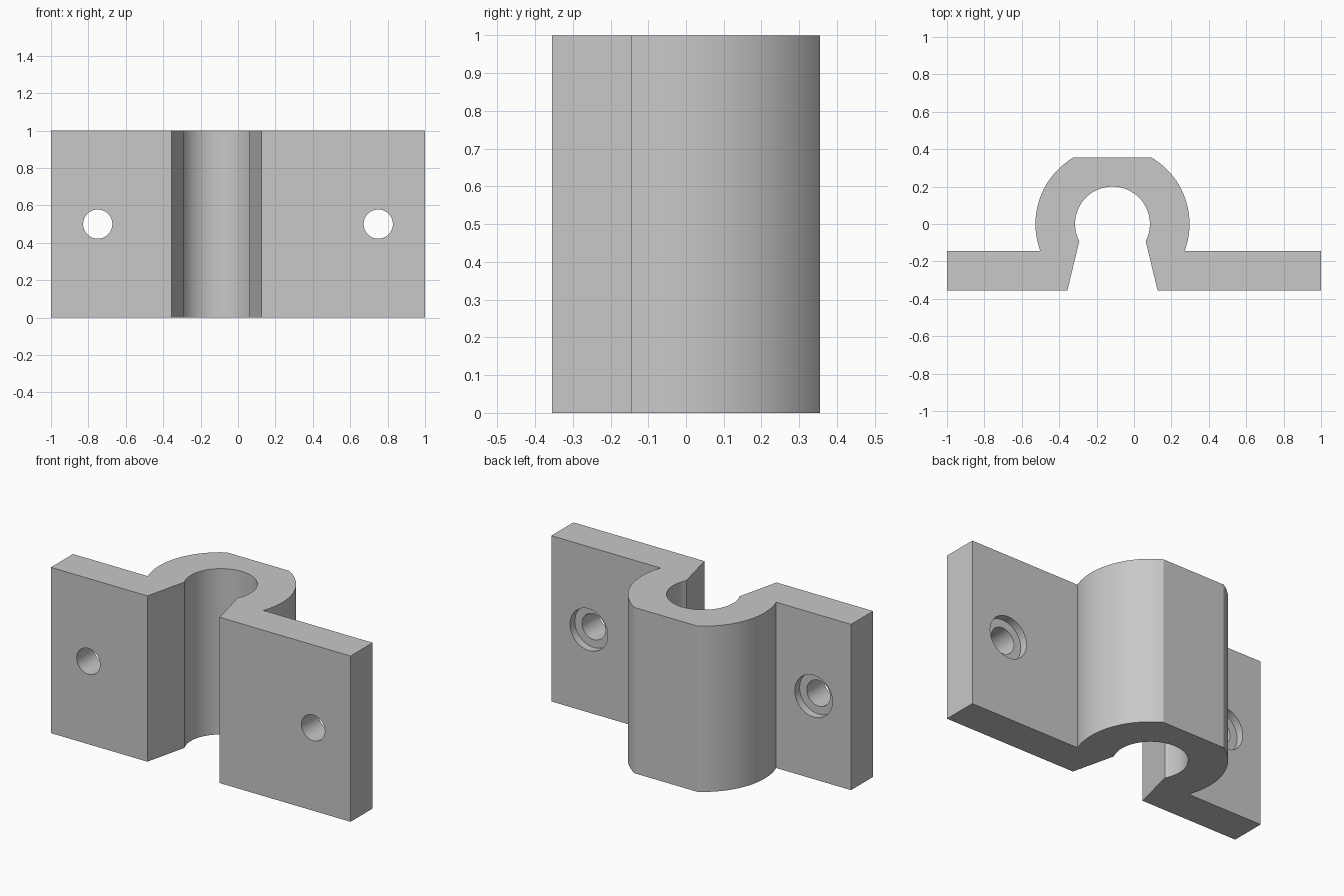
import bpy, bmesh
from math import asin, cos, sin, pi, radians

cube = bpy.data.objects.get("Cube")
if cube:
    bpy.data.objects.remove(cube, do_unlink=True)

# Main dimensions
CX = -0.115                  # centre of the round channel
R_OUT, R_IN = 0.412, 0.2
FRONT, STEP, BACK = -0.355, -0.145, 0.355
HEIGHT = 1.0

grey = bpy.data.materials.new("light grey")
grey.use_nodes = True
colour = (0.58, 0.58, 0.58, 1)
grey.diffuse_color = colour
grey.node_tree.nodes["Principled BSDF"].inputs["Base Color"].default_value = colour


def arc(r, a0, a1, n):
    return [(r * cos(a0 + (a1 - a0) * i / n), r * sin(a0 + (a1 - a0) * i / n))
            for i in range(n + 1)]


def half(side):
    """One side of the clamp outline, from channel top to the flat back."""
    end = 1 - side * CX      # tab length measured from the channel centre
    pts = arc(R_IN, pi / 2, asin(-0.092 / R_IN), 32)
    pts += [(0.241, FRONT), (end, FRONT), (end, STEP)]
    pts += arc(R_OUT, asin(STEP / R_OUT), asin(BACK / R_OUT), 32)
    return [(CX + side * x, y) for x, y in pts]


# Clamp body: outline extruded upwards
outline = half(1) + half(-1)[:0:-1]
bm = bmesh.new()
base = bm.faces.new([bm.verts.new((x, y, 0)) for x, y in outline])
top = bmesh.ops.extrude_face_region(bm, geom=[base])["geom"]
bmesh.ops.translate(bm, vec=(0, 0, HEIGHT),
                    verts=[v for v in top if isinstance(v, bmesh.types.BMVert)])
bmesh.ops.recalc_face_normals(bm, faces=bm.faces)
mesh = bpy.data.meshes.new("clamp_bracket")
bm.to_mesh(mesh)
bm.free()
mesh.materials.append(grey)
bracket = bpy.data.objects.new("clamp_bracket", mesh)
bpy.context.collection.objects.link(bracket)


def drill(name, x, radius, y0, y1):
    """Cut a round hole along y."""
    bpy.ops.mesh.primitive_cylinder_add(
        vertices=48, radius=radius, depth=y1 - y0,
        location=(x, (y0 + y1) / 2, HEIGHT / 2), rotation=(pi / 2, 0, 0))
    cutter = bpy.context.object
    cutter.name = name
    cutter.data.materials.append(grey)
    mod = bracket.modifiers.new(name, "BOOLEAN")
    mod.operation, mod.solver, mod.object = "DIFFERENCE", "EXACT", cutter
    bpy.context.view_layer.objects.active = bracket
    bpy.ops.object.modifier_apply(modifier=name)
    bpy.data.objects.remove(cutter, do_unlink=True)


# Screw holes with a shallow counterbore on the back
for side, label in ((-1, "right"), (1, "left")):
    drill(label + "_screw_hole", side * 0.75, 0.078, FRONT - 0.1, STEP + 0.1)
    drill(label + "_counterbore", side * 0.75, 0.126, STEP - 0.047, STEP + 0.1)

bpy.ops.object.select_all(action="DESELECT")
bracket.select_set(True)
bpy.context.view_layer.objects.active = bracket
bpy.ops.object.shade_smooth_by_angle(angle=radians(25))
